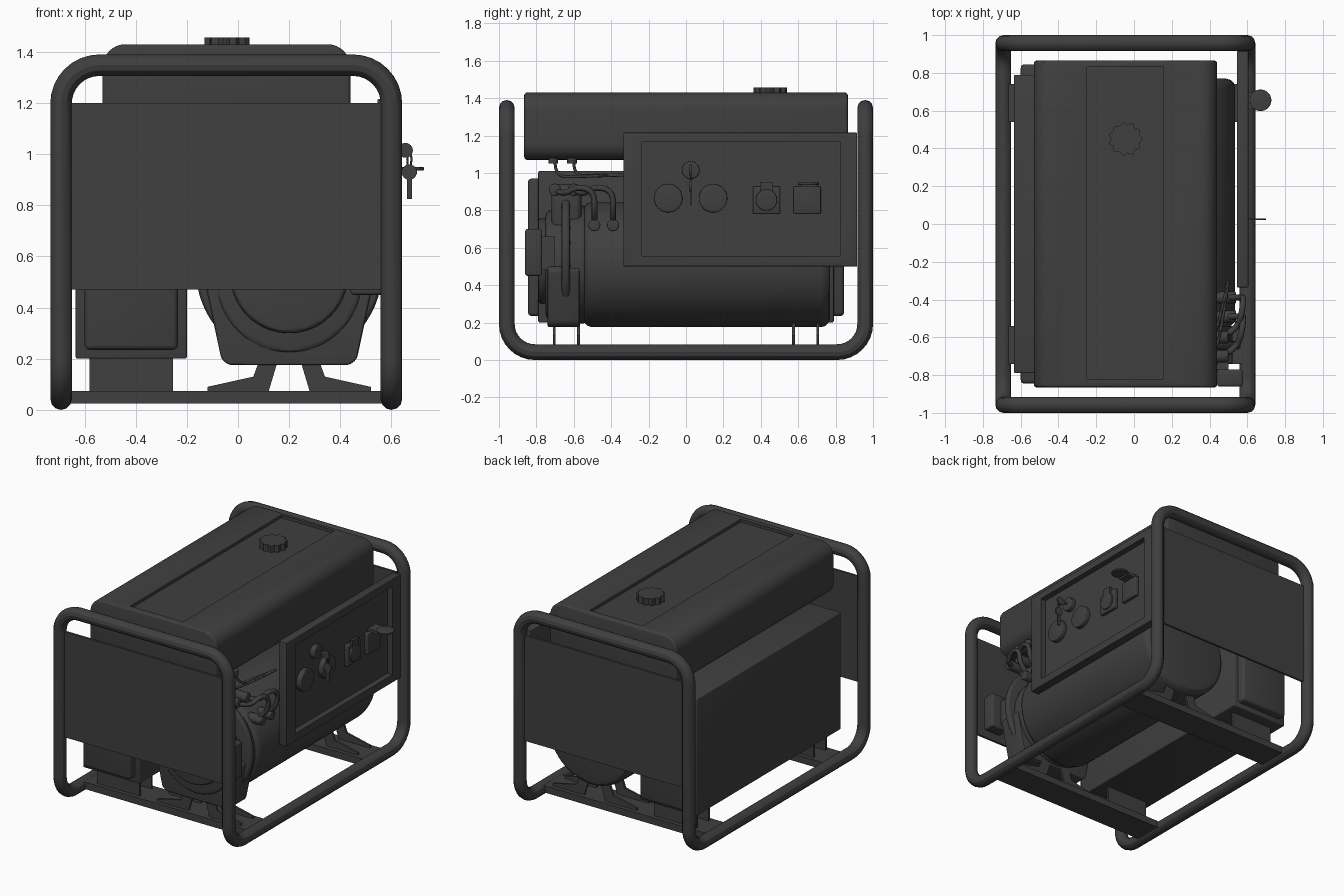
import bpy, bmesh
from math import sin, cos, pi
from mathutils import Vector

if "Cube" in bpy.data.objects:
    bpy.data.objects.remove(bpy.data.objects["Cube"])

GREY = (0.05, 0.05, 0.05, 1)
mat = bpy.data.materials.new("dark_grey")
mat.use_nodes = True
mat.diffuse_color = GREY
mat.node_tree.nodes["Principled BSDF"].inputs["Base Color"].default_value = GREY


def select(ob):
    bpy.ops.object.select_all(action="DESELECT")
    ob.select_set(True)
    bpy.context.view_layer.objects.active = ob


def finish(ob, bevel=0):
    select(ob)
    if bevel:
        m = ob.modifiers.new("bevel", "BEVEL")
        m.width, m.segments, m.limit_method = bevel, 3, "ANGLE"
        bpy.ops.object.modifier_apply(modifier=m.name)
    if not ob.data.materials:
        ob.data.materials.append(mat)
    bpy.ops.object.shade_smooth_by_angle()
    return ob


def rounded(points, radius, steps=8):
    """Replace each corner of a closed path with a smooth arc."""
    pts, out = [Vector(p) for p in points], []
    for i, p in enumerate(pts):
        a = p + (pts[i - 1] - p).normalized() * radius
        b = p + (pts[(i + 1) % len(pts)] - p).normalized() * radius
        c = a + b - p
        for k in range(steps + 1):
            t = k / steps * pi / 2
            out.append(c + (a - c) * cos(t) + (b - c) * sin(t))
    return out


def prism(name, outline, axis, lo, hi, bevel=0):
    """Extrude a 2D outline along an axis."""
    place = {"x": lambda u, v, w: (w, u, v), "y": lambda u, v, w: (u, w, v),
             "z": lambda u, v, w: (u, v, w)}[axis]
    bm = bmesh.new()
    rings = [[bm.verts.new(place(p[0], p[1], w)) for p in outline] for w in (lo, hi)]
    bm.faces.new(rings[0])
    bm.faces.new(rings[1])
    n = len(outline)
    for i in range(n):
        j = (i + 1) % n
        bm.faces.new((rings[0][i], rings[0][j], rings[1][j], rings[1][i]))
    bmesh.ops.recalc_face_normals(bm, faces=bm.faces)
    me = bpy.data.meshes.new(name)
    bm.to_mesh(me)
    bm.free()
    ob = bpy.data.objects.new(name, me)
    bpy.context.collection.objects.link(ob)
    return finish(ob, bevel)


def box(name, x, y, z, bevel=0):
    return prism(name, [(x[0], y[0]), (x[1], y[0]), (x[1], y[1]), (x[0], y[1])], "z", *z, bevel)


def disc(name, u, v, r, axis, lo, hi, bevel=0, n=48, lobe=0):
    ring = [2 * pi * i / n for i in range(n)]
    pts = [(u + (r + lobe * cos(11 * a)) * cos(a), v + (r + lobe * cos(11 * a)) * sin(a)) for a in ring]
    return prism(name, pts, axis, lo, hi, bevel)


def tube(name, points, r, closed=False, smooth=False):
    cu = bpy.data.curves.new(name, "CURVE")
    cu.dimensions, cu.bevel_depth, cu.bevel_resolution, cu.use_fill_caps = "3D", r, 4, True
    sp = cu.splines.new("NURBS" if smooth else "POLY")
    sp.points.add(len(points) - 1)
    for p, co in zip(sp.points, points):
        p.co = (*co, 1)
    sp.use_cyclic_u = closed
    if smooth:
        sp.use_endpoint_u, sp.order_u = True, 3
    ob = bpy.data.objects.new(name, cu)
    bpy.context.collection.objects.link(ob)
    select(ob)
    bpy.ops.object.convert(target="MESH")
    return finish(bpy.context.object)


def cut(ob, cutter):
    m = ob.modifiers.new("cut", "BOOLEAN")
    m.operation, m.object, m.solver = "DIFFERENCE", cutter, "EXACT"
    select(ob)
    bpy.ops.object.modifier_apply(modifier=m.name)
    bpy.data.objects.remove(cutter)
    finish(ob)


# Tubular frame: one closed loop
L, R, Y, LOW, TOP = -0.692, 0.6, 0.958, 0.042, 1.348
path = [(L, -Y, LOW), (L, -Y, TOP), (R, -Y, TOP), (R, -Y, LOW),
        (R, Y, LOW), (R, Y, TOP), (L, Y, TOP), (L, Y, LOW)]
tube("frame", rounded(path, 0.15), 0.042, closed=True)

# End plates, cross members and supports
CX, CZ = 0.2, 0.51
leg = [(0.1, 0.24), (0.17, 0.24), (0.12, 0.073), (-0.12, 0.073), (-0.12, 0.09), (0.06, 0.13)]
for s, end in ((-1, "front"), (1, "back")):
    box(end + "_plate", (-0.66, 0.57), sorted((s * 0.95, s * 0.965)), (0.47, 1.2))
    box(end + "_cross_member", (-0.68, 0.59), sorted((s * 0.54, s * 0.74)), (0.025, 0.073))
    for y in (0.575, 0.705):
        span = sorted((s * (y - 0.007), s * (y + 0.007)))
        prism(end + "_left_leg", [(2 * CX - u, v) for u, v in leg], "y", *span)
        prism(end + "_right_leg", leg, "y", *span)
        box(end + "_box_stand", (-0.58, -0.255), span, (0.073, 0.21))

# Fuel tank with recessed strip and lobed cap
tank = prism("fuel_tank", rounded([(-0.53, 1.07), (0.44, 1.07), (0.44, 1.43), (-0.53, 1.43)], 0.09),
             "y", -0.865, 0.865, 0.015)
cut(tank, box("strip_cutter", (-0.25, 0.155), (-0.82, 0.83), (1.41, 1.5)))
disc("tank_cap", -0.045, 0.45, 0.083, "z", 1.4, 1.456, n=88, lobe=0.007)

# Side housing with stepped ends
box("side_housing", (-0.635, -0.2), (-0.79, 0.79), (0.2, 1.01), 0.008)
box("side_housing_core", (-0.6, -0.235), (-0.845, 0.845), (0.235, 0.97), 0.02)

# Engine drum and stepped front covers
disc("engine_drum", CX, CZ, 0.335, "y", -0.55, 0.77, 0.05, 64)
disc("drum_collar", CX, CZ, 0.315, "y", -0.62, -0.54, 0.01, 64)
disc("front_cover", CX, CZ, 0.29, "y", -0.75, -0.6, 0.025, 64)
disc("fan_cover", CX, CZ + 0.02, 0.23, "y", -0.79, -0.74, 0.02, 64)
disc("flange", CX, 0.55, 0.365, "y", -0.665, -0.62, 0.02, 64)
prism("engine_base", rounded([(-0.13, 0.5), (-0.06, 0.175), (0.46, 0.175), (0.53, 0.5)], 0.04),
      "y", -0.74, -0.57, 0.01)
box("engine_head", (0.02, 0.4), (-0.72, -0.56), (0.7, 0.94), 0.03)
box("front_side_box", (0.44, 0.575), (-0.86, -0.77), (0.45, 0.7), 0.012)
box("box_bracket", (0.4, 0.5), (-0.8, -0.7), (0.48, 0.66))

# Hoses and fuel lines
for i, y in enumerate((-0.7, -0.6)):
    disc("hose_fitting", y, 0.91, 0.033, "x", 0.38, 0.5, 0.008, 24)
    end = y + 0.21
    tube("hose", [(0.46, y, 0.91), (0.54, y + 0.04, 0.88), (0.57, y + 0.12, 0.93),
                  (0.58, end, 0.9), (0.57, end, 0.78), (0.48, end, 0.72)], 0.016, smooth=True)
    disc("hose_end", end, 0.72, 0.032, "x", 0.42, 0.54, 0.008, 24)
    disc("tank_outlet", 0.4, y - 0.01, 0.026, "z", 1.05, 1.08, n=20)
    tube("fuel_line", [(0.4, y, 1.06), (0.42, y, 0.98), (0.46, y + 0.12, 0.98 + i * 0.01),
                       (0.5, -0.3, 0.99)], 0.008, smooth=True)

# Control panel tray
panel = box("control_panel", (0.545, 0.605), (-0.335, 0.915), (0.5, 1.215), 0.004)
cut(panel, box("tray_cutter", (0.565, 0.7), (-0.235, 0.825), (0.555, 1.165)))

# Gauges, key switch and sockets
for y in (-0.095, 0.145):
    disc("gauge", y, 0.865, 0.076, "x", 0.56, 0.6, 0.006)
disc("key_switch", 0.025, 1.015, 0.047, "x", 0.56, 0.6, 0.006)
box("key_blade", (0.59, 0.65), (0.021, 0.029), (1.007, 1.023))
disc("key_head", 0.655, 1.015, 0.029, "y", 0.02, 0.03, n=24)
tube("key_ring", [(0.67 + 0.008 * cos(a * pi / 8), 0.025, 0.98 + 0.035 * sin(a * pi / 8))
                  for a in range(16)], 0.004, closed=True)
disc("spare_key_head", 0.67, 0.93, 0.03, "y", 0.02, 0.03, n=24)
box("spare_key_blade", (0.66, 0.68), (0.021, 0.029), (0.825, 0.92))
for y in (0.43, 0.648):
    box("socket", (0.56, 0.59), (y - 0.073, y + 0.073), (0.782, 0.927), 0.006)
disc("socket_cover", 0.43, 0.855, 0.057, "x", 0.58, 0.605, 0.005)
box("cover_hinge", (0.58, 0.6), (0.395, 0.465), (0.9, 0.952))
disc("open_lid", 0.67, 0.655, 0.057, "z", 0.936, 0.95, 0.004)
box("lid_hinge", (0.56, 0.64), (0.61, 0.7), (0.925, 0.945))
